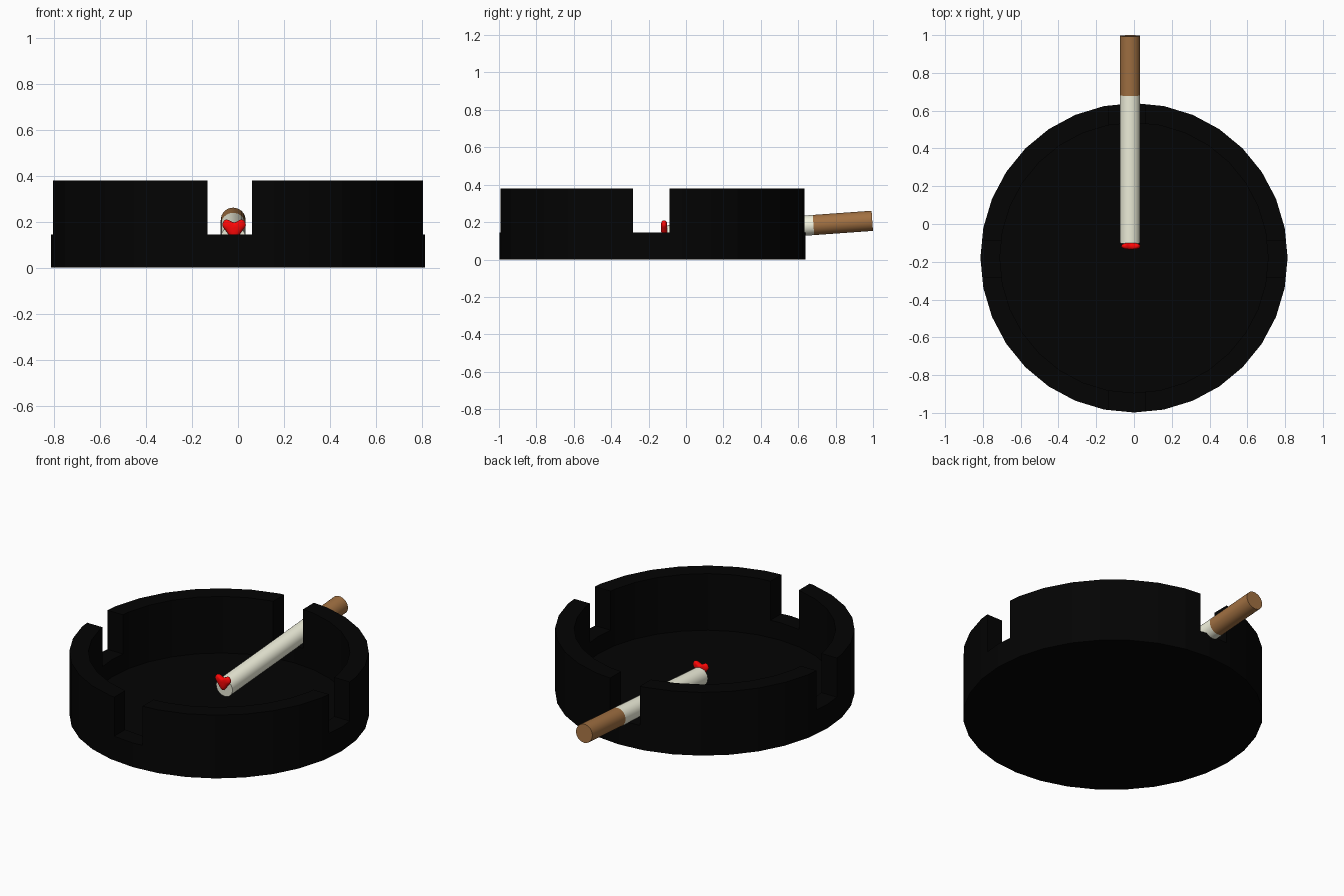
import bpy, bmesh, math
from mathutils import Vector

if "Cube" in bpy.data.objects:
    bpy.data.objects.remove(bpy.data.objects["Cube"])


def material(name, rgb):
    m = bpy.data.materials.new(name)
    m.diffuse_color = (*rgb, 1)
    m.use_nodes = True
    m.node_tree.nodes["Principled BSDF"].inputs["Base Color"].default_value = m.diffuse_color
    return m


def make_object(name, bm, mat=None, smooth=False):
    bmesh.ops.recalc_face_normals(bm, faces=bm.faces)
    me = bpy.data.meshes.new(name)
    bm.to_mesh(me)
    bm.free()
    ob = bpy.data.objects.new(name, me)
    bpy.context.collection.objects.link(ob)
    if mat:
        me.materials.append(mat)
    if smooth:
        bpy.ops.object.select_all(action='DESELECT')
        ob.select_set(True)
        bpy.context.view_layer.objects.active = ob
        bpy.ops.object.shade_smooth_by_angle(angle=math.radians(40))
    return ob


def lathe(name, profile, sides, mat, centre, scale=(1, 1)):
    """Closed solid of revolution whose profile starts and ends with a cap."""
    bm = bmesh.new()
    rings = []
    for r, z in profile:
        rings.append([bm.verts.new((
            centre[0] + r * scale[0] * math.cos(2 * math.pi * i / sides),
            centre[1] + r * scale[1] * math.sin(2 * math.pi * i / sides), z))
            for i in range(sides)])
    for a, b in zip(rings, rings[1:]):
        for i in range(sides):
            j = (i + 1) % sides
            bm.faces.new((a[i], a[j], b[j], b[i]))
    bm.faces.new(rings[0])
    bm.faces.new(rings[-1])
    return make_object(name, bm, mat)


def bar(name, location, size):
    bm = bmesh.new()
    bmesh.ops.create_cube(bm, size=1)
    bmesh.ops.scale(bm, vec=size, verts=bm.verts)
    bmesh.ops.translate(bm, vec=location, verts=bm.verts)
    ob = make_object(name, bm)
    ob.hide_render = True
    return ob


def rod(name, start, end, radius, mat):
    bm = bmesh.new()
    axis = end - start
    bmesh.ops.create_cone(bm, cap_ends=True, segments=32, radius1=radius,
                          radius2=radius, depth=axis.length)
    rot = Vector((0, 0, 1)).rotation_difference(axis).to_matrix()
    bmesh.ops.rotate(bm, matrix=rot, verts=bm.verts)
    bmesh.ops.translate(bm, vec=(start + end) / 2, verts=bm.verts)
    return make_object(name, bm, mat, smooth=True)


black = material("black", (0.001, 0.001, 0.001))
paper = material("paper", (0.90, 0.90, 0.74))
cork = material("cork", (0.36, 0.165, 0.055))
red = material("red", (1.0, 0.002, 0.002))

# Round dish with a sunken floor
dish = lathe("ashtray", [(0.819, 0), (0.819, 0.38), (0.715, 0.38), (0.715, 0.04)],
             32, black, (0, -0.179), (0.993, 1))

# Four rim notches, cut by two crossing bars
cutters = [bar("notch_cutter_y", (-0.036, -0.179, 0.345), (0.193, 2.2, 0.40)),
           bar("notch_cutter_x", (0, -0.187, 0.345), (2.2, 0.195, 0.40))]
bpy.context.view_layer.objects.active = dish
for c in cutters:
    mod = dish.modifiers.new(c.name, 'BOOLEAN')
    mod.operation = 'DIFFERENCE'
    mod.solver = 'EXACT'
    mod.object = c
    bpy.ops.object.modifier_apply(modifier=mod.name)
for c in cutters:
    bpy.data.objects.remove(c)

# Cigarette leaning on the back notch
tip = Vector((-0.021, -0.10, 0.129))
butt = Vector((-0.021, 0.996, 0.207))
joint = tip.lerp(butt, 0.713)
rod("cigarette_paper", tip, joint, 0.054, paper)
rod("cigarette_filter", joint, butt, 0.054, cork)

# Puffy heart on the lit end
bm = bmesh.new()
steps, layers = 32, 9
rings = []
for k in range(layers):
    a = math.pi * (k + 0.5) / layers
    s, y = math.sin(a) ** 0.6, -0.117 - 0.017 * math.cos(a)
    ring = []
    for i in range(steps):
        t = 2 * math.pi * i / steps
        # rounded outline: full cheeks, blunt point, shallow top dip
        hx = math.sin(t) * (0.82 + 0.18 * math.sin(t) ** 2)
        hz = 0.85 * math.cos(t) - 0.30 * math.cos(2 * t) - 0.12 * math.cos(4 * t)
        ring.append(bm.verts.new((-0.017 + 0.051 * s * hx, y,
                                  0.178 + 0.044 * s * hz)))
    rings.append(ring)
for a, b in zip(rings, rings[1:]):
    for i in range(steps):
        j = (i + 1) % steps
        bm.faces.new((a[i], a[j], b[j], b[i]))
bm.faces.new(rings[0])
bm.faces.new(rings[-1])
make_object("heart_ember", bm, red, smooth=True)
